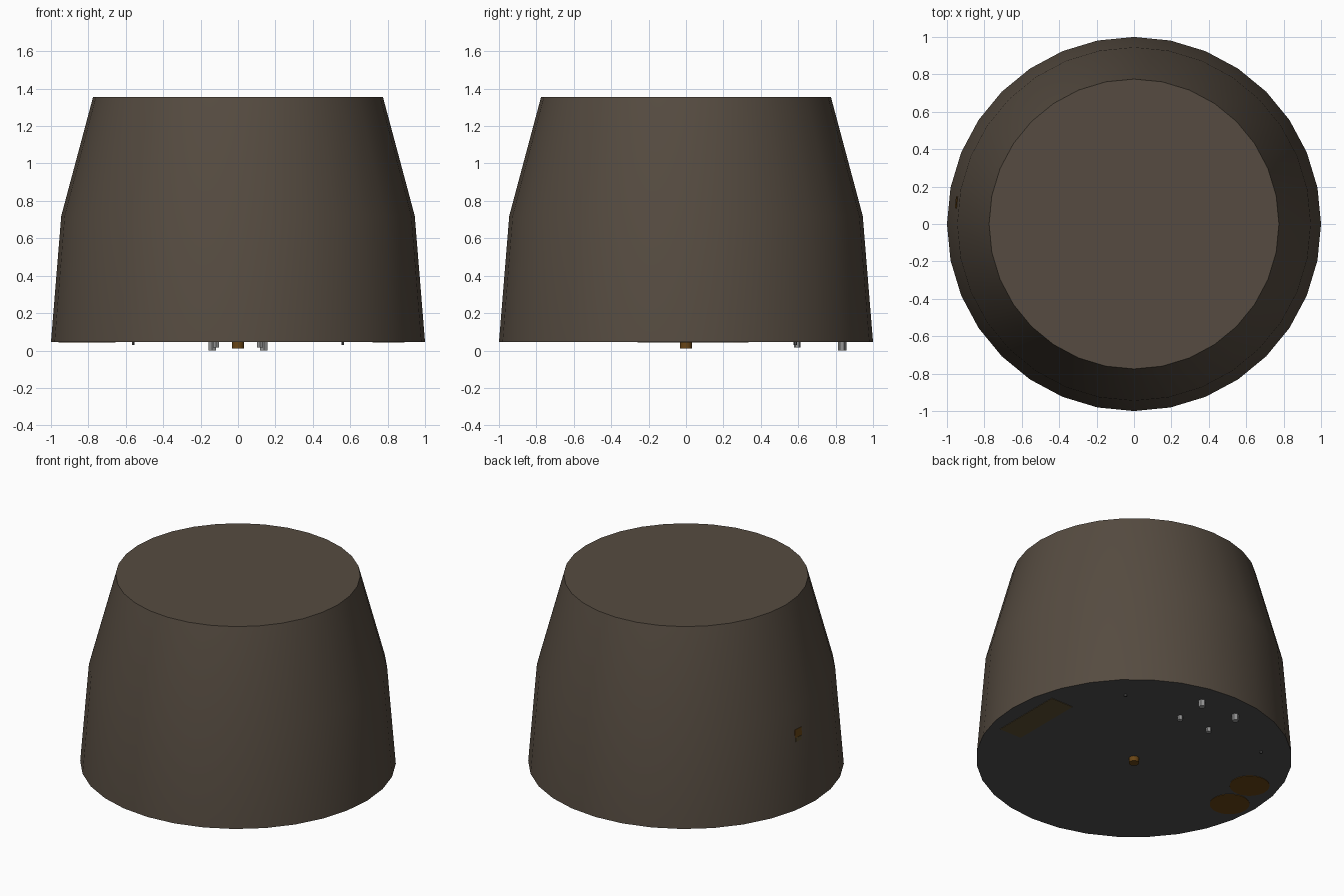
import bpy, bmesh, math
from mathutils import Matrix, Vector

if "Cube" in bpy.data.objects:
    bpy.data.objects.remove(bpy.data.objects["Cube"])


def material(name, rgb):
    m = bpy.data.materials.new(name)
    m.diffuse_color = (*rgb, 1)
    m.use_nodes = True
    m.node_tree.nodes["Principled BSDF"].inputs["Base Color"].default_value = m.diffuse_color
    return m


SHELL = material("warm taupe", (0.092, 0.071, 0.052))
BASE = material("charcoal", (0.08, 0.08, 0.08))
COPPER = material("amber brown", (0.14, 0.06, 0.008))
OLIVE = material("olive brown", (0.11, 0.08, 0.033))
STEEL = material("steel grey", (0.3, 0.3, 0.3))


def finish(name, bm, mats, smooth=False):
    bmesh.ops.recalc_face_normals(bm, faces=bm.faces)
    me = bpy.data.meshes.new(name)
    bm.to_mesh(me)
    bm.free()
    for m in mats:
        me.materials.append(m)
    ob = bpy.data.objects.new(name, me)
    bpy.context.collection.objects.link(ob)
    if smooth:
        bpy.context.view_layer.objects.active = ob
        ob.select_set(True)
        bpy.ops.object.shade_smooth_by_angle(angle=math.radians(30))
        ob.select_set(False)
    return ob


def cylinder(name, x, y, r, z0, z1, sides, mat):
    bm = bmesh.new()
    bmesh.ops.create_cone(bm, cap_ends=True, segments=sides, radius1=r, radius2=r,
                          depth=z1 - z0,
                          matrix=Matrix.Translation((x, y, (z0 + z1) / 2)))
    return finish(name, bm, [mat], smooth=sides > 8)


def box(name, matrix, size, mat):
    bm = bmesh.new()
    bmesh.ops.create_cube(bm, size=1, matrix=matrix @ Matrix.Diagonal((*size, 1)))
    return finish(name, bm, [mat])


# Tapered shell: three rings, closed top, charcoal underside
Z0, SIDES = 0.045, 32
bm = bmesh.new()
rings = []
for r, z in ((1.0, Z0), (0.945, 0.72), (0.775, 1.355)):
    rings.append([bm.verts.new((r * math.cos(math.tau * i / SIDES),
                                r * math.sin(math.tau * i / SIDES), z))
                  for i in range(SIDES)])
for a, b in zip(rings, rings[1:]):
    for i in range(SIDES):
        j = (i + 1) % SIDES
        bm.faces.new((a[i], a[j], b[j], b[i]))
bm.faces.new(rings[-1])
bm.faces.new(rings[0][::-1])
bm.normal_update()
for f in bm.faces:
    f.material_index = 1 if f.normal.z < -0.9 else 0
finish("shell", bm, [SHELL, BASE], smooth=True)

# Underside: centre plug, rectangular plate and two round pads
cylinder("centre_plug", 0, 0, 0.033, 0.01, Z0 + 0.01, 16, COPPER)
box("underside_plate", Matrix.Translation((0.805, -0.004, Z0)), (0.17, 0.51, 0.006), OLIVE)
for i, (x, y) in enumerate(((-0.782, 0.207), (-0.835, -0.053))):
    cylinder(f"round_pad_{i + 1}", x, y, 0.126, Z0 - 0.003, Z0 + 0.003, 32, COPPER)

# Underside pins, mirrored left and right
for side, s in (("left", -1), ("right", 1)):
    cylinder(f"long_pin_{side}", s * 0.138, 0.835, 0.022, 0.0, Z0 + 0.01, 6, STEEL)
    cylinder(f"short_pin_{side}", s * 0.118, 0.595, 0.018, 0.015, Z0 + 0.01, 6, STEEL)
    cylinder(f"tiny_pin_{side}", s * 0.56, 0.585, 0.009, 0.03, Z0 + 0.01, 6, BASE)

# Small side indicator lying on one facet of the left wall
turn = math.pi - math.pi / SIDES
tilt = math.atan(0.055 / 0.675)
facet = Matrix.Rotation(turn, 4, 'Z')
radius = (1 - 0.055 * (0.54 - Z0) / 0.675) * math.cos(math.pi / SIDES)
spot = (facet @ Matrix.Translation((radius, -0.022, 0.54))
        @ Matrix.Rotation(-tilt, 4, 'Y'))
box("indicator_lens", spot @ Matrix.Translation((0, 0, 0.012)), (0.006, 0.066, 0.055), COPPER)
box("indicator_lip", spot @ Matrix.Translation((0, 0, -0.03)), (0.006, 0.055, 0.028), OLIVE)
